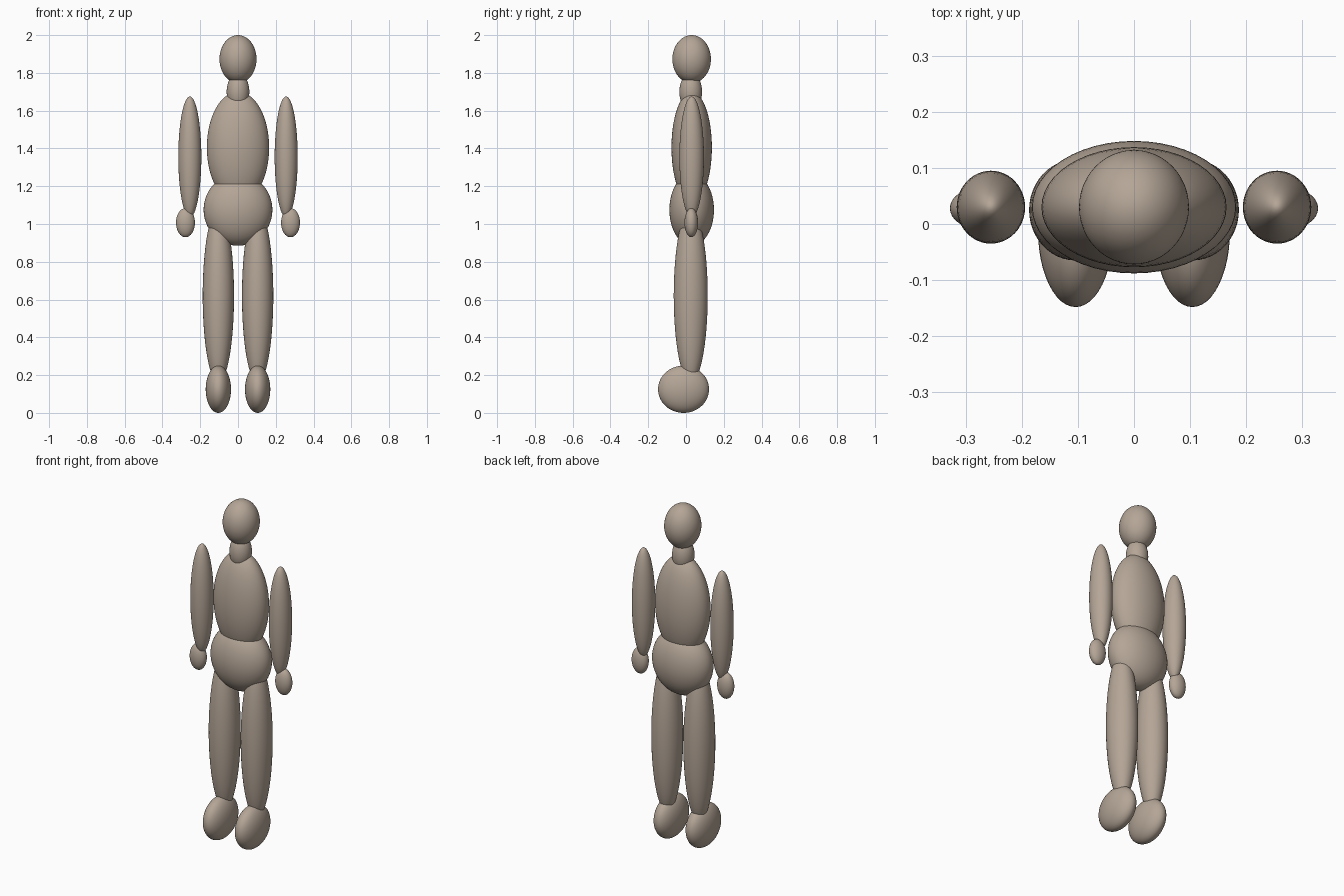
import bpy

if "Cube" in bpy.data.objects:
    bpy.data.objects.remove(bpy.data.objects["Cube"])

# Single clay colour
clay = bpy.data.materials.new("warm_clay")
clay.diffuse_color = (0.46, 0.38, 0.31, 1.0)
clay.use_nodes = True
clay.node_tree.nodes["Principled BSDF"].inputs["Base Color"].default_value = clay.diffuse_color


def ellipsoid(name, centre, radii):
    """Smooth ellipsoid body part."""
    bpy.ops.mesh.primitive_uv_sphere_add(segments=48, ring_count=32, radius=1, location=centre)
    part = bpy.context.object
    part.name = name
    part.scale = radii
    bpy.ops.object.transform_apply(location=False, rotation=False, scale=True)
    bpy.ops.object.shade_smooth()
    part.data.materials.append(clay)
    return part


# Central parts
ellipsoid("head", (0, 0.03, 1.873), (0.098, 0.102, 0.127))
ellipsoid("neck", (0, 0.025, 1.70), (0.06, 0.06, 0.10))
ellipsoid("torso", (0, 0.03, 1.405), (0.165, 0.107, 0.295))
ellipsoid("pelvis", (0, 0.03, 1.075), (0.182, 0.118, 0.19))

# Paired limbs
for side, s in (("left", 1), ("right", -1)):
    ellipsoid(side + "_arm", (s * 0.255, 0.03, 1.355), (0.061, 0.065, 0.32))
    ellipsoid(side + "_hand", (s * 0.278, 0.028, 1.007), (0.05, 0.036, 0.077))
    ellipsoid(side + "_leg", (s * 0.104, 0.025, 0.62), (0.083, 0.09, 0.46))
    ellipsoid(side + "_foot", (s * 0.104, -0.013, 0.125), (0.067, 0.135, 0.125))
